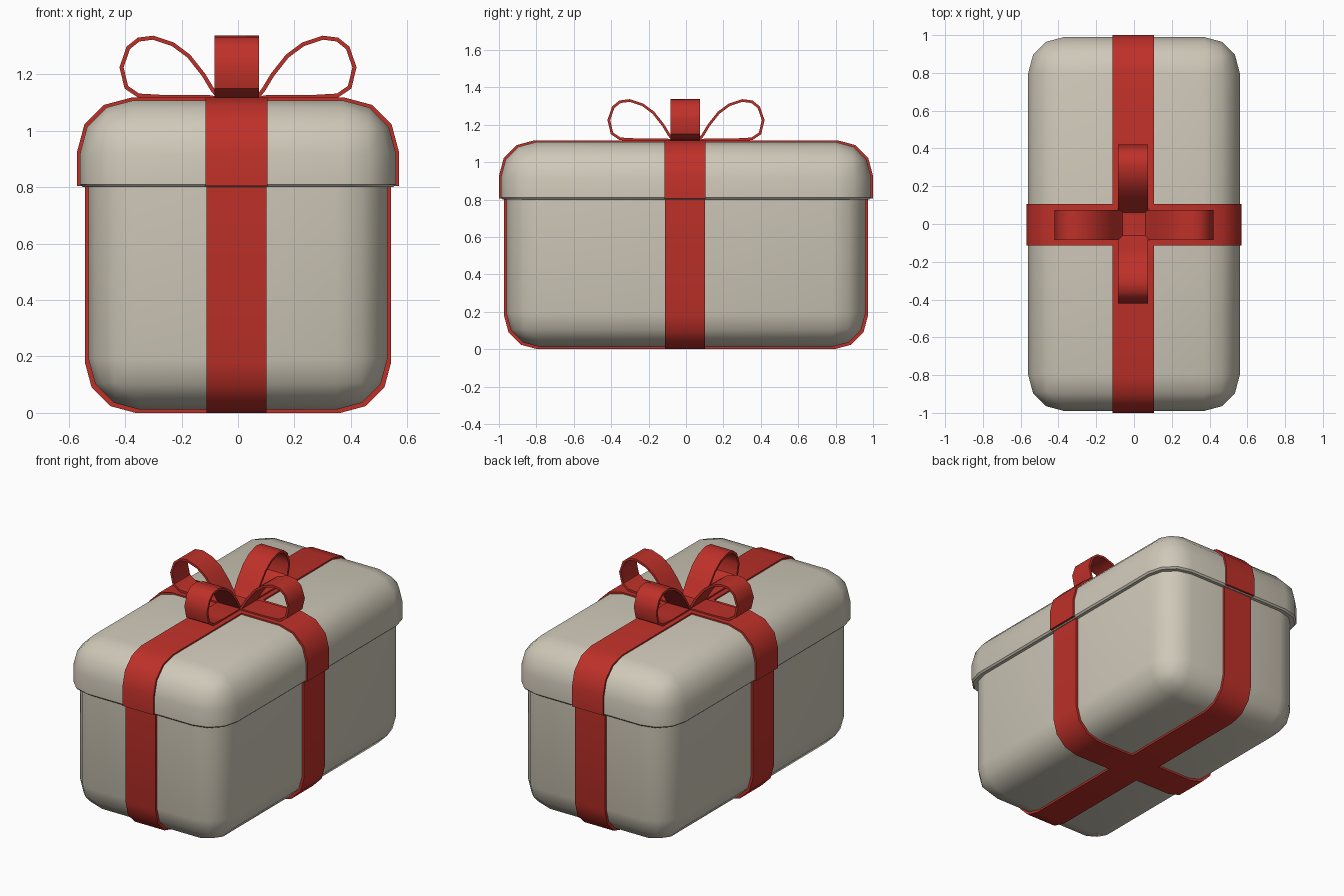
import bpy, bmesh, math
from mathutils import Vector

if "Cube" in bpy.data.objects:
    bpy.data.objects.remove(bpy.data.objects["Cube"])


def material(name, rgb):
    m = bpy.data.materials.new(name)
    m.diffuse_color = (*rgb, 1)
    m.use_nodes = True
    m.node_tree.nodes["Principled BSDF"].inputs["Base Color"].default_value = m.diffuse_color
    return m


CREAM = material("cream_card", (0.62, 0.58, 0.48))
RED = material("red_ribbon", (0.52, 0.03, 0.022))


def finish(name, bm, mat, angle):
    bmesh.ops.recalc_face_normals(bm, faces=bm.faces)
    me = bpy.data.meshes.new(name)
    bm.to_mesh(me)
    bm.free()
    me.materials.append(mat)
    ob = bpy.data.objects.new(name, me)
    bpy.context.collection.objects.link(ob)
    bpy.ops.object.select_all(action='DESELECT')
    ob.select_set(True)
    bpy.context.view_layer.objects.active = ob
    bpy.ops.object.shade_smooth_by_angle(angle=math.radians(angle))
    return ob


def rounded_box(name, hx, hy, z0, z1, r, flat_z, lip=0):
    """Box rounded on all edges except those around the flat end at flat_z."""
    bm = bmesh.new()
    bmesh.ops.create_cube(bm, size=2)
    for v in bm.verts:
        v.co = (v.co.x * hx, v.co.y * hy, z1 if v.co.z > 0 else z0)

    def on_flat(e):
        return all(abs(v.co.z - flat_z) < 1e-4 for v in e.verts)
    bmesh.ops.bevel(bm, geom=[e for e in bm.edges if not on_flat(e)], offset=r,
                    offset_type='OFFSET', segments=3, profile=0.5, affect='EDGES')
    if lip:
        bmesh.ops.bevel(bm, geom=[e for e in bm.edges if on_flat(e)], offset=lip,
                        segments=1, affect='EDGES')
    return finish(name, bm, CREAM, 40)


def strip(name, path, half, thick, along_y, closed=False):
    """Flat ribbon following a path of (distance, z) points, thickened inwards."""
    n = len(path)
    p = [Vector(q) for q in path]
    bm = bmesh.new()
    rings = []
    for i in range(n):
        a = p[i - 1] if (i or closed) else p[i]
        b = p[(i + 1) % n] if (i < n - 1 or closed) else p[i]
        d1, d2 = (p[i] - a), (b - p[i])
        d1, d2 = (d1 or d2).normalized(), (d2 or d1).normalized()
        t = (d1 + d2).normalized()
        nrm = Vector((t.y, -t.x)) * thick / max(0.5, t.dot(d1))
        ring = []
        for q, w in ((p[i], -half), (p[i], half), (p[i] + nrm, half), (p[i] + nrm, -half)):
            w -= 0.005
            ring.append(bm.verts.new((w, q.x, q.y) if along_y else (q.x, w, q.y)))
        rings.append(ring)
    for i in range(n if closed else n - 1):
        a, b = rings[i], rings[(i + 1) % n]
        for k in range(4):
            j = (k + 1) % 4
            bm.faces.new((a[k], a[j], b[j], b[k]))
    if not closed:
        bm.faces.new(rings[0])
        bm.faces.new(rings[-1])
    return finish(name, bm, RED, 40)


def wrap(h, z_end, z_far, r):
    """U-shaped path with two rounded corners, clockwise over the top."""
    s = 1 if z_far > z_end else -1
    arc = [(h - r + r * math.cos(a), z_far - s * r + s * r * math.sin(a))
           for a in (math.radians(30 * k) for k in range(4))]
    right = [(h, z_end)] + arc
    path = [(-x, z) for x, z in right] + right[::-1]
    return path if s > 0 else path[::-1]


# box and lid
rounded_box("box_body", 0.53, 0.96, 0.012, 0.81, 0.18, 0.81)
rounded_box("box_lid", 0.56, 0.99, 0.80, 1.108, 0.19, 0.80, 0.01)

# ribbons around both
for tag, along_y, hb, hl in (("crosswise", False, 0.543, 0.57), ("lengthwise", True, 0.973, 1.0)):
    strip("body_ribbon_" + tag, wrap(hb, 0.80, 0.0, 0.18), 0.106, 0.02, along_y)
    strip("lid_ribbon_" + tag, wrap(hl, 0.805, 1.117, 0.19), 0.11, 0.02, along_y)

# bow: four teardrop loops
LOOP = [(0.0, 1.112), (0.06, 1.118), (0.085, 1.15), (0.117, 1.203), (0.17, 1.27),
        (0.228, 1.313), (0.30, 1.337), (0.355, 1.33), (0.395, 1.298), (0.42, 1.225),
        (0.402, 1.15), (0.355, 1.118), (0.25, 1.112), (0.10, 1.112)]
for side, along_y, s in (("right", False, 1), ("left", False, -1),
                         ("back", True, 1), ("front", True, -1)):
    path = [(s * u, z) for u, z in LOOP]
    strip("bow_loop_" + side, path if s > 0 else path[::-1], 0.079, 0.014, along_y, True)
